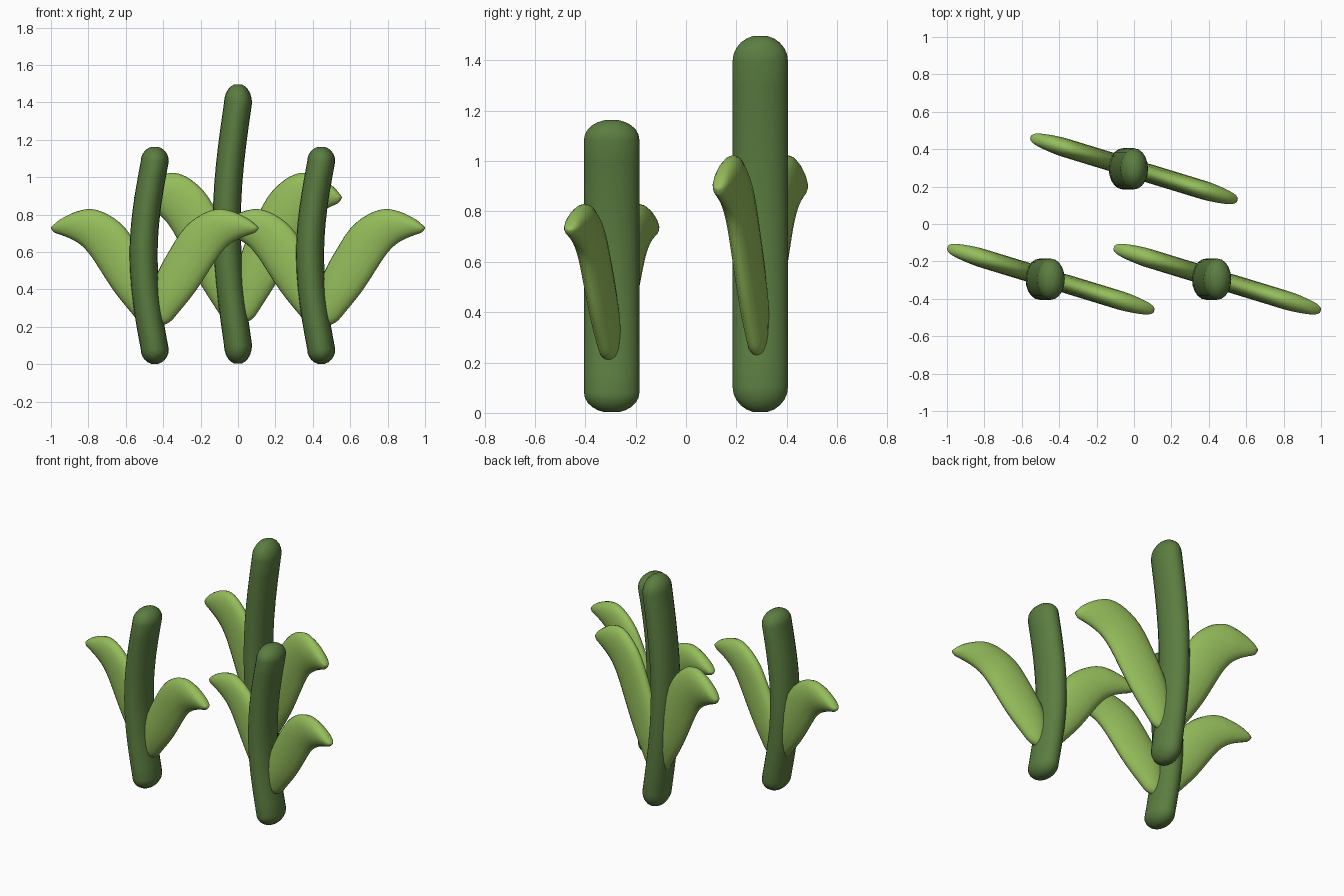
import bpy, bmesh
from math import sin, cos, pi, radians, sqrt
from mathutils import Vector, Matrix

cube = bpy.data.objects.get("Cube")
if cube:
    bpy.data.objects.remove(cube)


def material(name, rgb):
    mat = bpy.data.materials.new(name)
    mat.use_nodes = True
    mat.diffuse_color = (*rgb, 1)
    mat.node_tree.nodes["Principled BSDF"].inputs["Base Color"].default_value = (*rgb, 1)
    return mat


STEM = material("dark stem green", (0.105, 0.205, 0.052))
LEAF = material("light leaf green", (0.30, 0.51, 0.105))


def loft(name, rings, mat):
    """Skin closed rings of points and fan-close both ends."""
    bm = bmesh.new()
    loops = [[bm.verts.new(p) for p in ring] for ring in rings]
    n = len(loops[0])
    for a, b in zip(loops, loops[1:]):
        for i in range(n):
            j = (i + 1) % n
            bm.faces.new((a[i], a[j], b[j], b[i]))
    for loop in (loops[0], loops[-1]):
        mid = bm.verts.new(sum((v.co for v in loop), Vector()) / n)
        for i in range(n):
            bm.faces.new((loop[i], loop[(i + 1) % n], mid))
    bmesh.ops.recalc_face_normals(bm, faces=bm.faces)
    for f in bm.faces:
        f.smooth = True
    mesh = bpy.data.meshes.new(name)
    bm.to_mesh(mesh)
    bm.free()
    mesh.materials.append(mat)
    obj = bpy.data.objects.new(name, mesh)
    bpy.context.collection.objects.link(obj)
    return obj


def smooth_path(pts, steps=3):
    """Catmull-Rom curve through the points."""
    out = []
    for i in range(len(pts) - 1):
        p0, p1, p2, p3 = (pts[max(0, min(k, len(pts) - 1))] for k in range(i - 1, i + 3))
        for s in range(steps):
            t = s / steps
            out.append(0.5 * (2 * p1 + (p2 - p0) * t + (2 * p0 - 5 * p1 + 4 * p2 - p3) * t * t
                              + (3 * p1 - p0 - 3 * p2 + p3) * t ** 3))
    return out + [pts[-1]]


HEIGHT, CAP, BEND = 1.165, 0.08, 0.06
RX, RY = 0.075, 0.11

# Blade outline as matching (lower edge, upper edge) points from root to tip
LOWER = [(.03, .205), (.08, .225), (.13, .28), (.223, .396), (.32, .545), (.36, .60),
         (.40, .64), (.45, .67), (.50, .69), (.54, .705), (.556, .725)]
UPPER = [(.025, .21), (-.02, .28), (-.02, .38), (.015, .49), (.08, .61), (.16, .73),
         (.25, .80), (.34, .83), (.425, .815), (.507, .775), (.553, .735)]


def stem(name, stretch):
    # Bowed capsule with an oval section
    levels = [(CAP * (1 - cos(k * pi / 12)), sin(k * pi / 12)) for k in range(1, 7)]
    body = [(CAP + (HEIGHT - 2 * CAP) * k / 12, 1) for k in range(1, 12)]
    levels += body + [(HEIGHT - z, r) for z, r in reversed(levels)]
    rings = []
    for z, r in levels:
        t = max(0, min(1, (z - CAP) / (HEIGHT - 2 * CAP)))
        x = -BEND * sin(pi * t)
        rings.append([Vector((x + RX * r * cos(a * pi / 10), RY * r * sin(a * pi / 10), z * stretch))
                      for a in range(20)])
    return loft(name, rings, STEM)


def leaf(name, stretch, drop, turn):
    # Flattened oval blade fanning outward from the stem
    lower = smooth_path([Vector(p) for p in LOWER])
    upper = smooth_path([Vector(p) for p in UPPER])
    rot = Matrix.Rotation(turn, 3, 'Z')
    rings = []
    for lo, up in zip(lower, upper):
        mid, half = (lo + up) / 2, (up - lo) / 2
        thick = 0.05 * min(1, sqrt(half.length / 0.1))
        ring = []
        for k in range(16):
            a = k * pi / 8
            p = mid + half * cos(a)
            ring.append(rot @ Vector((p.x * 1.04, thick * sin(a), p.y * stretch - drop)))
        rings.append(ring)
    return loft(name, rings, LEAF)


# Three plants: two short in front, one tall behind
for label, x, y, stretch, drop in (("front_right", -.445, -.295, 1, 0),
                                   ("front_left", .445, -.295, 1, 0),
                                   ("back", 0, .295, 1.2876, .045)):
    parts = [stem(label + "_stem", stretch)]
    for side, turn in (("left", radians(-17)), ("right", radians(163))):
        parts.append(leaf(f"{label}_plant_{side}_leaf", stretch, drop, turn))
    for obj in parts:
        obj.location = (x, y, 0)
